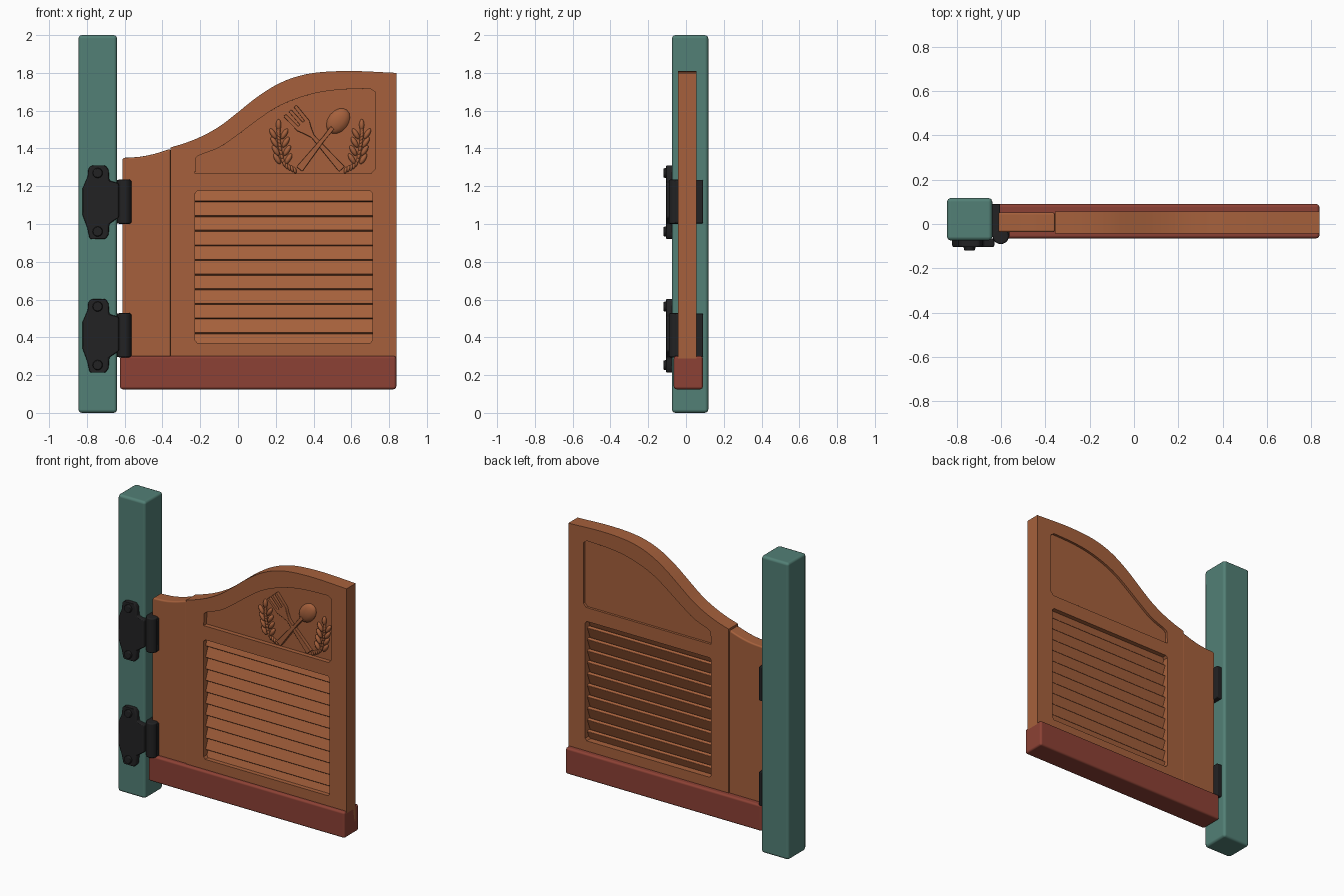
import bpy, bmesh, math
from mathutils import Matrix, Vector

if "Cube" in bpy.data.objects:
    bpy.data.objects.remove(bpy.data.objects["Cube"])


def material(name, rgb):
    m = bpy.data.materials.new(name)
    m.diffuse_color = (*rgb, 1)
    m.use_nodes = True
    m.node_tree.nodes["Principled BSDF"].inputs["Base Color"].default_value = m.diffuse_color
    return m


TEAL = material("teal paint", (0.085, 0.215, 0.18))
WOOD = material("orange wood", (0.38, 0.118, 0.045))
RED = material("red wood", (0.265, 0.053, 0.035))
IRON = material("black iron", (0.016, 0.016, 0.017))


def finish(name, bm, mat, bevel=0.0, seg=2):
    bmesh.ops.recalc_face_normals(bm, faces=bm.faces)
    me = bpy.data.meshes.new(name)
    bm.to_mesh(me)
    bm.free()
    me.materials.append(mat)
    ob = bpy.data.objects.new(name, me)
    bpy.context.collection.objects.link(ob)
    bpy.ops.object.select_all(action='DESELECT')
    ob.select_set(True)
    bpy.context.view_layer.objects.active = ob
    bpy.ops.object.shade_smooth_by_angle(angle=math.radians(35))
    if bevel:
        b = ob.modifiers.new("Bevel", 'BEVEL')
        b.width, b.segments, b.limit_method = bevel, seg, 'ANGLE'
        b.angle_limit = math.radians(40)
        b.harden_normals = True
    return ob


def box(name, x, y, z, mat, bevel=0.01, tilt=0.0):
    bm = bmesh.new()
    lo, hi = Vector((x[0], y[0], z[0])), Vector((x[1], y[1], z[1]))
    bmesh.ops.create_cube(bm, size=1, matrix=Matrix.Translation((lo + hi) / 2)
                          @ Matrix.Rotation(tilt, 4, 'X') @ Matrix.Diagonal((*(hi - lo), 1)))
    return finish(name, bm, mat, bevel)


def plate(name, loops, y0, y1, mat, bevel=0.008, seg=2):
    """Front-view outline (first loop) with holes (other loops), from y0 to y1."""
    cu = bpy.data.curves.new(name, 'CURVE')
    cu.dimensions, cu.fill_mode, cu.extrude = '2D', 'BOTH', (y1 - y0) / 2
    for pts in loops:
        s = cu.splines.new('POLY')
        s.points.add(len(pts) - 1)
        for p, (x, z) in zip(s.points, pts):
            p.co = (x, z, 0, 1)
        s.use_cyclic_u = True
    tmp = bpy.data.objects.new("tmp", cu)
    bpy.context.collection.objects.link(tmp)
    dg = bpy.context.evaluated_depsgraph_get()
    me = bpy.data.meshes.new_from_object(tmp.evaluated_get(dg))
    bm = bmesh.new()
    bm.from_mesh(me)
    bpy.data.objects.remove(tmp)
    bpy.data.meshes.remove(me)
    bmesh.ops.remove_doubles(bm, verts=bm.verts, dist=1e-5)
    bm.transform(Matrix.Translation((0, (y0 + y1) / 2, 0)) @ Matrix.Rotation(math.pi / 2, 4, 'X'))
    return finish(name, bm, mat, bevel, seg)


def smooth(pts, n=4):
    """Catmull-Rom curve through the points."""
    v = [Vector(p) for p in pts]
    v = [2 * v[0] - v[1]] + v + [2 * v[-1] - v[-2]]
    out = []
    for a, b, c, d in zip(v, v[1:], v[2:], v[3:]):
        for i in range(n):
            t = i / n
            out.append(0.5 * (2 * b + (c - a) * t + (2 * a - 5 * b + 4 * c - d) * t * t
                              + (3 * b - a - 3 * c + d) * t ** 3))
    return [tuple(p) for p in out] + [tuple(v[-2])]


def blob(bm, x, y, z, size, ang=0.0):
    bmesh.ops.create_uvsphere(bm, u_segments=14, v_segments=8, radius=1,
                              matrix=Matrix.Translation((x, y, z)) @ Matrix.Rotation(ang, 4, 'Y')
                              @ Matrix.Diagonal((*size, 1)))


def along(pts, a, b):
    """Place an outline (across, fraction along) on the line from a to b."""
    a, b = Vector(a), Vector(b)
    d = b - a
    n = Vector((d.y, -d.x)).normalized()
    return [tuple(a + d * t + n * w) for w, t in pts]


# Post and bottom rail
box("post", (-0.845, -0.64), (-0.075, 0.118), (0, 2), TEAL, 0.018)
box("bottom_rail", (-0.625, 0.838), (-0.065, 0.09), (0.125, 0.302), RED, 0.014)

# Hinge-side board
top_left = smooth([(-0.612, 1.35), (-0.52, 1.356), (-0.44, 1.372), (-0.357, 1.398)])
plate("hinge_side_board", [[(-0.357, 0.2), (-0.612, 0.2)] + top_left], -0.037, 0.052, WOOD, 0.01)

# Door frame with two openings
top = smooth([(-0.357, 1.405), (-0.27, 1.432), (-0.18, 1.47), (-0.09, 1.522), (0, 1.592),
              (0.1, 1.671), (0.2, 1.735), (0.3, 1.777), (0.42, 1.802), (0.6, 1.81), (0.838, 1.8)])
arch = smooth([(-0.222, 1.35), (-0.2, 1.366), (-0.1, 1.405), (0, 1.473), (0.1, 1.548), (0.2, 1.615),
               (0.3, 1.66), (0.42, 1.695), (0.55, 1.712), (0.7, 1.717)])
upper = [(-0.227, 1.268), (0.705, 1.268), (0.725, 1.29), (0.725, 1.7)] + arch[::-1]
lower = [(-0.215, 0.37), (0.7, 0.37), (0.712, 0.385), (0.712, 1.162), (0.7, 1.175),
         (-0.215, 1.175), (-0.227, 1.162), (-0.227, 0.385)]
plate("door_frame", [[(0.838, 0.2), (-0.357, 0.2)] + top, upper, lower], -0.042, 0.056, WOOD, 0.01)

# Recessed panel in the upper opening
panel = [(-0.26, 1.24), (0.75, 1.24), (0.75, 1.74)] + [(x, z + 0.025) for x, z in arch[::-1]]
plate("upper_panel", [panel], -0.012, 0.04, WOOD, 0)

# Louvre slats
pitch = 0.0775
for i in range(11):
    z = 0.385 + i * pitch
    box(f"slat_{i + 1}", (-0.24, 0.725), (-0.005, 0.018), (z - 0.045, z + 0.045), WOOD, 0.005, -0.38)

# Crossed fork and spoon
fork = [(-0.02, 0), (0.02, 0), (0.01, 0.56), (0.026, 0.66), (0.042, 0.74), (0.046, 1), (0.028, 1),
        (0.022, 0.78), (0.01, 0.78), (0.009, 1), (-0.009, 1), (-0.01, 0.78), (-0.022, 0.78),
        (-0.028, 1), (-0.046, 1), (-0.042, 0.74), (-0.026, 0.66), (-0.01, 0.56)]
handle = [(-0.02, 0), (0.02, 0), (0.01, 0.75), (0.012, 1), (-0.012, 1), (-0.01, 0.75)]
plate("fork", [along(fork, (0.55, 1.29), (0.275, 1.6))], -0.035, -0.008, WOOD, 0.004)
plate("spoon_handle", [along(handle, (0.325, 1.29), (0.5, 1.51))], -0.038, -0.008, WOOD, 0.004)
bm = bmesh.new()
blob(bm, 0.53, -0.012, 1.545, (0.055, 0.028, 0.075), 0.67)
finish("spoon_bowl", bm, WOOD)

# Wheat ears, one each side of the cutlery
for side, cx in (("left", 0.245), ("right", 0.625)):
    s = -1 if side == "left" else 1
    stem = smooth([(-0.055, 1.285), (0, 1.32), (0.022, 1.4), (0.03, 1.47), (0.03, 1.52)])
    bm = bmesh.new()
    for k, (u, z) in enumerate(stem):
        blob(bm, cx + s * u, -0.014, z, (0.009, 0.012, 0.018), s * 0.3)
    for k in range(4):
        z = 1.345 + k * 0.044
        u = 0.008 + k * 0.007
        for e in (-1, 1):
            blob(bm, cx + s * u + e * 0.03, -0.015, z, (0.014, 0.016, 0.032), e * 0.55)
    blob(bm, cx + s * 0.03, -0.015, 1.525, (0.014, 0.016, 0.03))
    finish(f"wheat_ear_{side}", bm, WOOD)

# Hinges: shaped strap, knuckle, leaf between post and door, bolts
strap = [(-0.785, -0.195), (-0.7, -0.195), (-0.685, -0.17), (-0.682, -0.115), (-0.63, -0.08),
         (-0.63, 0.1), (-0.682, 0.115), (-0.685, 0.17), (-0.7, 0.195), (-0.775, 0.195),
         (-0.792, 0.18), (-0.796, 0.135), (-0.822, 0.075), (-0.822, -0.07), (-0.798, -0.135)]
for label, zc in (("upper", 1.115), ("lower", 0.408)):
    plate(f"{label}_hinge_strap", [[(x, z + zc) for x, z in strap]], -0.105, -0.065, IRON, 0.01)
    box(f"{label}_hinge_leaf", (-0.645, -0.605), (-0.06, 0.09), (zc - 0.112, zc + 0.118), IRON, 0.006)
    box(f"{label}_hinge_door_plate", (-0.61, -0.563), (-0.06, -0.03), (zc - 0.108, zc + 0.114), IRON, 0.006)
    bm = bmesh.new()
    bmesh.ops.create_cone(bm, cap_ends=True, segments=20, radius1=0.036, radius2=0.036, depth=0.234,
                          matrix=Matrix.Translation((-0.602, -0.055, zc + 0.003)))
    finish(f"{label}_hinge_knuckle", bm, IRON, 0.008)
    for n, dz in enumerate((-0.155, 0.155)):
        bm = bmesh.new()
        bmesh.ops.create_cone(bm, cap_ends=True, segments=12, radius1=0.03, radius2=0.024, depth=0.03,
                              matrix=Matrix.Translation((-0.743, -0.105, zc + dz))
                              @ Matrix.Rotation(math.pi / 2, 4, 'X'))
        finish(f"{label}_hinge_bolt_{n + 1}", bm, IRON, 0.005)
